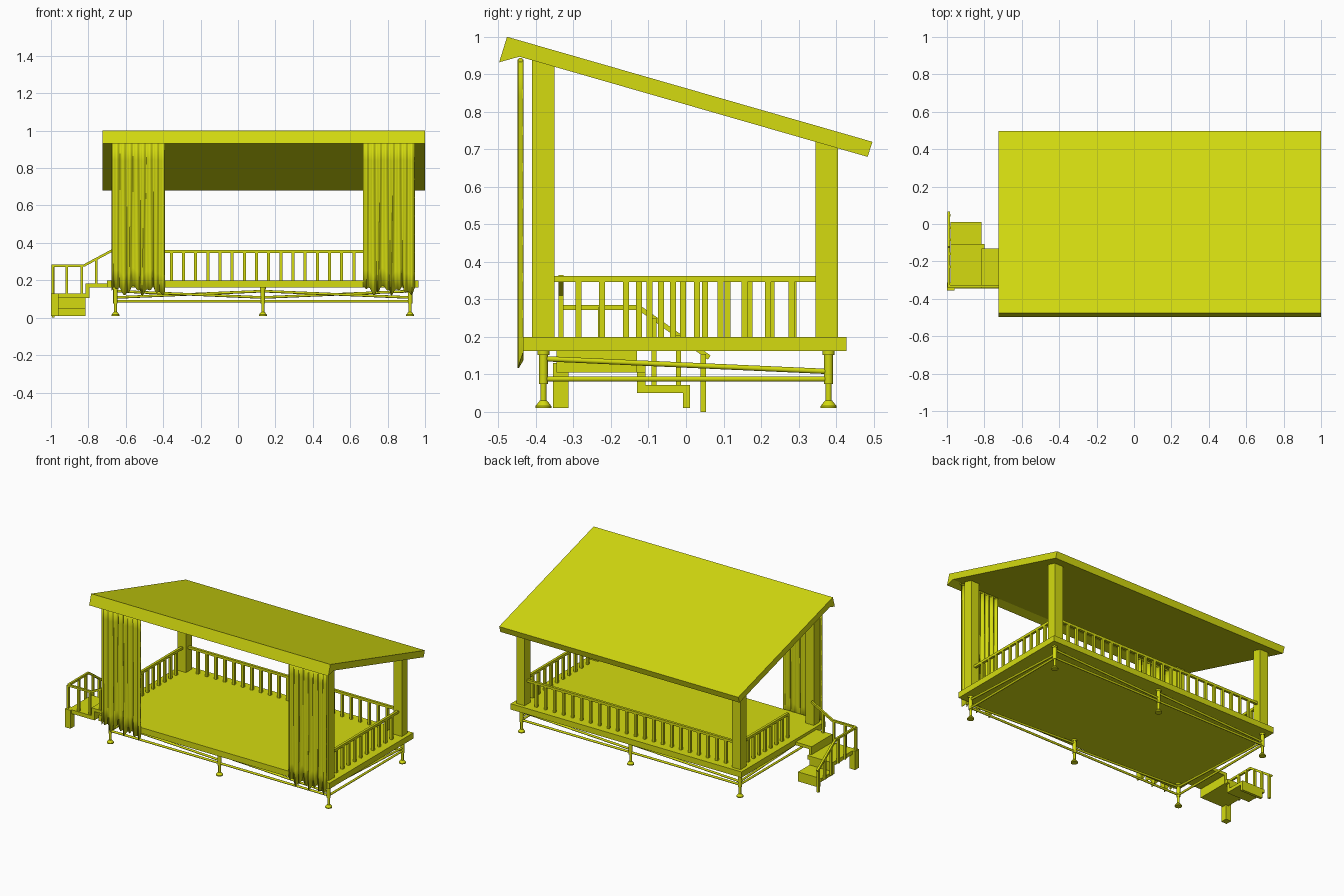
import bpy, bmesh, math
from mathutils import Vector

if "Cube" in bpy.data.objects:
    bpy.data.objects.remove(bpy.data.objects["Cube"])

paint = bpy.data.materials.new("yellow_paint")
paint.use_nodes = True
COLOUR = (0.66, 0.71, 0.005, 1)
paint.diffuse_color = COLOUR
paint.node_tree.nodes["Principled BSDF"].inputs["Base Color"].default_value = COLOUR


def finish(name, bm, smooth=False):
    bmesh.ops.recalc_face_normals(bm, faces=bm.faces)
    mesh = bpy.data.meshes.new(name)
    bm.to_mesh(mesh)
    bm.free()
    mesh.materials.append(paint)
    ob = bpy.data.objects.new(name, mesh)
    bpy.context.collection.objects.link(ob)
    if smooth:
        bpy.ops.object.select_all(action='DESELECT')
        ob.select_set(True)
        bpy.context.view_layer.objects.active = ob
        bpy.ops.object.shade_smooth_by_angle(angle=math.radians(40))
    return ob


def add_box(bm, x, y, z):
    """Box from (min, max) pairs."""
    vs = bmesh.ops.create_cube(bm, size=1)["verts"]
    for v in vs:
        v.co = Vector((r[0] if c < 0 else r[1]) for r, c in zip((x, y, z), v.co))


def box(name, x, y, z):
    bm = bmesh.new()
    add_box(bm, x, y, z)
    return finish(name, bm)


def place(verts, a, b):
    """Turn geometry built along z so that it runs from a to b."""
    a, b = Vector(a), Vector(b)
    q = (b - a).to_track_quat('Z', 'Y')
    for v in verts:
        v.co = q @ v.co + (a + b) / 2


def add_bar(bm, a, b, w=0.016):
    vs = bmesh.ops.create_cube(bm, size=1)["verts"]
    length = (Vector(b) - Vector(a)).length
    for v in vs:
        v.co = Vector((v.co.x * w, v.co.y * w, v.co.z * length))
    place(vs, a, b)


def add_tube(bm, a, b, r1, r2=None, sides=12):
    vs = bmesh.ops.create_cone(bm, cap_ends=True, segments=sides, radius1=r1,
                               radius2=r2 or r1, depth=(Vector(b) - Vector(a)).length)["verts"]
    place(vs, a, b)


def lerp(a, b, t):
    return a + (b - a) * t


# Roof: sloped slab with a front fascia, extruded along x
profile = [(-0.477, 1.0), (-0.498, 0.932), (-0.444, 0.947), (0.484, 0.68), (0.497, 0.72)]
bm = bmesh.new()
face = bm.faces.new([bm.verts.new((-0.725, y, z)) for y, z in profile])
new = bmesh.ops.extrude_face_region(bm, geom=[face])["geom"]
bmesh.ops.translate(bm, vec=(1.725, 0, 0), verts=[g for g in new if isinstance(g, bmesh.types.BMVert)])
finish("roof", bm)

# Deck
DECK = 0.2
box("deck", (-0.70, 0.965), (-0.435, 0.428), (0.162, DECK))

# Corner posts, cut to the roof slope
for side, x in (("right", -0.677), ("left", 0.88)):
    for end, y in (("front", -0.41), ("back", 0.345)):
        ob = box(f"{end}_{side}_post", (x, x + 0.06), (y, y + 0.06), (DECK, 1))
        for v in ob.data.vertices:
            if v.co.z > 0.5:
                v.co.z = 0.822 - 0.2877 * v.co.y


# Railings
def railing(name, a, b, gaps, end_baluster=False):
    bm = bmesh.new()
    a, b = Vector((*a, 0.354)), Vector((*b, 0.354))
    add_bar(bm, a, b)
    for i in range(1, gaps + (1 if end_baluster else 0)):
        p = lerp(a, b, i / gaps)
        add_bar(bm, (p.x, p.y, DECK), p)
    finish(name, bm)


railing("back_railing", (-0.617, 0.375), (0.88, 0.375), 23)
railing("left_railing", (0.91, 0.345), (0.91, -0.35), 11)
railing("right_railing", (-0.647, 0.345), (-0.647, -0.125), 8, True)

# Adjustable legs with cone feet
LEG_X, LEG_Y = (-0.655, 0.133, 0.92), (-0.38, 0.38)
bm = bmesh.new()
for x in LEG_X:
    for y in LEG_Y:
        for z0, z1, r0, r1 in ((0.01, 0.016, 0.021, 0.021), (0.016, 0.03, 0.021, 0.01),
                               (0.028, 0.08, 0.008, 0.008), (0.075, 0.155, 0.012, 0.012),
                               (0.152, 0.163, 0.016, 0.016)):
            add_tube(bm, (x, y, z0), (x, y, z1), r0, r1, 16)
finish("legs", bm, True)

# Level and diagonal braces between the legs
bm = bmesh.new()
HIGH, LOW, LEVEL = 0.142, 0.108, 0.088


def brace(a, b, za, zb):
    add_tube(bm, (*a, LEVEL), (*b, LEVEL), 0.007)
    add_tube(bm, (*a, za), (*b, zb), 0.007)


for y in LEG_Y:
    ends = (HIGH, LOW) if y < 0 else (LOW, HIGH)
    brace((LEG_X[0], y), (LEG_X[1], y), *ends)
    brace((LEG_X[1], y), (LEG_X[2], y), *ends)
for x in (LEG_X[0], LEG_X[2]):
    brace((x, LEG_Y[0]), (x, LEG_Y[1]), HIGH, LOW)
finish("braces", bm, True)


# Pleated curtains hanging from short rods
def curtain(name, x0, x1, phase):
    bm = bmesh.new()
    cols, rows, folds = 96, 8, 8
    grid = []
    for j in range(rows + 1):
        t = j / rows
        line = []
        for i in range(cols + 1):
            u = i / cols
            w = u * folds * math.tau + phase
            hem = 0.145 + 0.018 * math.sin(w * 0.37) + 0.01 * math.sin(w)
            sway = 0.006 * t * math.sin(w * 0.5 + 2 * t)
            line.append(bm.verts.new((lerp(x0, x1, u) + sway * math.sin(math.pi * u),
                                      -0.441 + 0.006 * math.sin(w), lerp(0.94, hem, t))))
        grid.append(line)
    for r0, r1 in zip(grid, grid[1:]):
        for i in range(cols):
            bm.faces.new((r0[i], r0[i + 1], r1[i + 1], r1[i]))
    ob = finish(name, bm, True)
    mod = ob.modifiers.new("thickness", 'SOLIDIFY')
    mod.thickness = 0.002
    bm = bmesh.new()
    add_tube(bm, (x0, -0.441, 0.938), (x1, -0.441, 0.938), 0.006)
    finish(name + "_rod", bm, True)


curtain("right_curtain", -0.675, -0.392, 0.0)
curtain("left_curtain", 0.668, 0.945, 1.3)

# Side stairs: treads and risers turning down towards the back
bm = bmesh.new()
add_box(bm, (-0.815, -0.70), (-0.345, -0.13), (0.162, 0.182))    # top tread
add_box(bm, (-0.815, -0.795), (-0.345, -0.13), (0.105, 0.17))    # top riser
add_box(bm, (-0.98, -0.80), (-0.345, -0.108), (0.105, 0.13))     # landing
add_box(bm, (-0.98, -0.815), (-0.13, -0.108), (0.05, 0.11))      # middle riser
add_box(bm, (-0.98, -0.815), (-0.13, 0.01), (0.05, 0.072))       # lower tread
add_box(bm, (-0.965, -0.815), (-0.008, 0.01), (0.01, 0.06))      # lower riser
add_box(bm, (-1.0, -0.96), (-0.355, -0.313), (0.01, 0.13))       # corner leg
finish("stairs", bm)

# Stair handrails: one along the front, one down the outer side
bm = bmesh.new()
FY, SX, TOP = -0.333, -0.991, 0.278
front = [(SX, FY, TOP), (-0.825, FY, TOP), (-0.672, FY, 0.36)]
outer = [(SX, FY, TOP), (SX, -0.125, TOP), (SX, 0.062, 0.145)]
for path in (front, outer):
    for a, b in zip(path, path[1:]):
        add_bar(bm, a, b, 0.013)
for x, z0, z1 in ((SX, 0.13, TOP), (-0.915, 0.13, TOP), (-0.835, 0.13, TOP), (-0.757, 0.18, 0.315)):
    add_bar(bm, (x, FY, z0), (x, FY, z1), 0.014)
for y, z0, z1 in ((-0.228, 0.11, TOP), (-0.16, 0.11, TOP), (-0.085, 0.06, 0.25),
                  (-0.02, 0.06, 0.205), (0.046, 0.0, 0.155)):
    add_bar(bm, (SX + 0.004, y, z0), (SX + 0.004, y, z1), 0.014)
finish("stair_handrails", bm)
